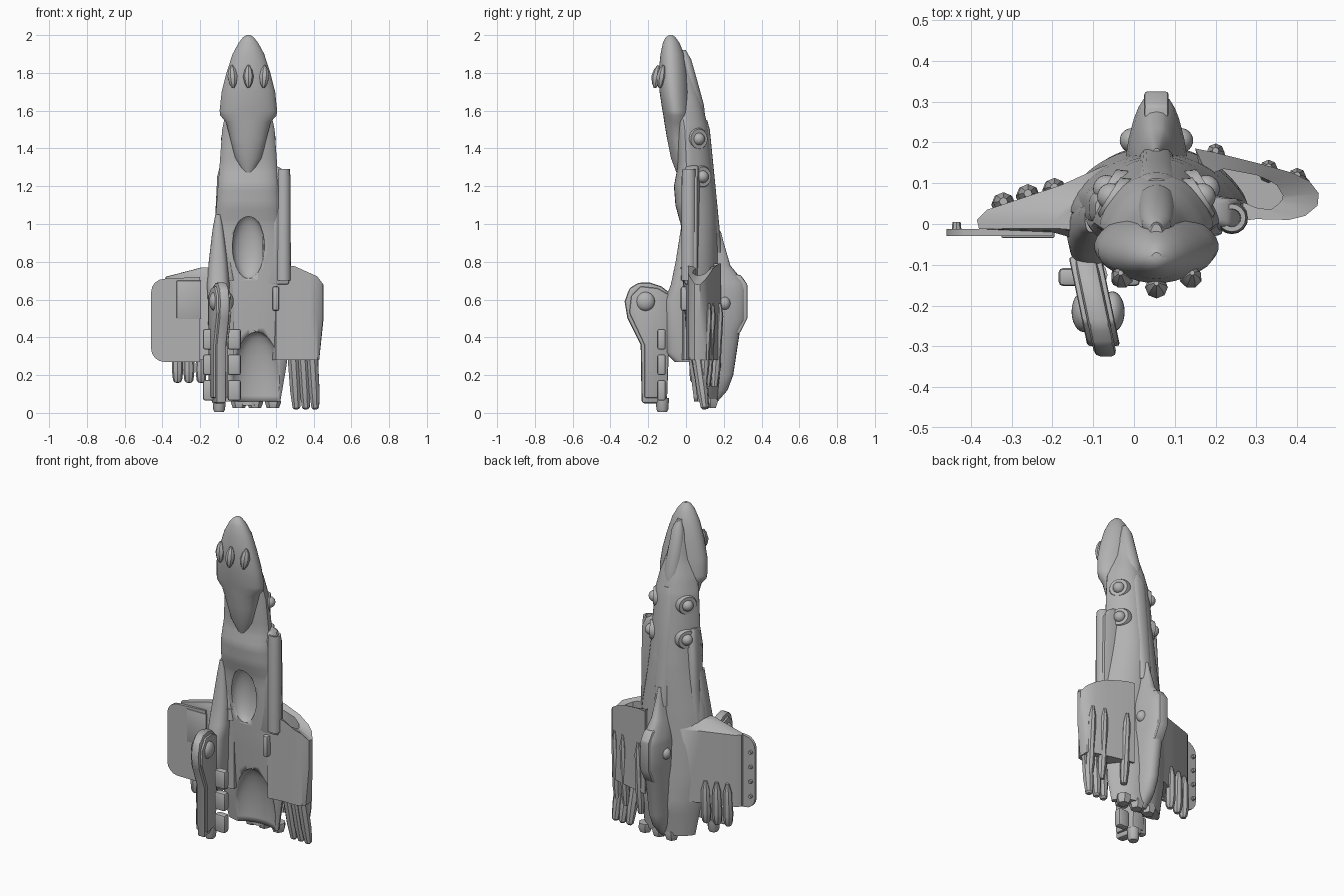
import bpy, bmesh, math
from mathutils import Vector

default_cube = bpy.data.objects.get("Cube")
if default_cube:
    bpy.data.objects.remove(default_cube)

grey = bpy.data.materials.new("hull grey")
grey.use_nodes = True
grey.diffuse_color = (.45, .45, .45, 1)
grey.node_tree.nodes["Principled BSDF"].inputs["Base Color"].default_value = grey.diffuse_color
MIDDLE = .055


def finish(name, mesh_builder, bevel=0, angle=35):
    bmesh.ops.recalc_face_normals(mesh_builder, faces=mesh_builder.faces)
    mesh = bpy.data.meshes.new(name)
    mesh_builder.to_mesh(mesh)
    mesh_builder.free()
    part = bpy.data.objects.new(name, mesh)
    bpy.context.collection.objects.link(part)
    mesh.materials.append(grey)
    bpy.ops.object.select_all(action='DESELECT')
    part.select_set(True)
    bpy.context.view_layer.objects.active = part
    if bevel:
        modifier = part.modifiers.new("rounded edges", 'BEVEL')
        modifier.width = bevel
        modifier.segments = 2
        bpy.ops.object.modifier_apply(modifier=modifier.name)
    bpy.ops.object.shade_smooth_by_angle(angle=math.radians(angle))
    return part


def skin(name, rings, bevel=0):
    """Skin a list of point rings and cap both ends."""
    builder = bmesh.new()
    loops = [[builder.verts.new(point) for point in ring] for ring in rings]
    for lower, upper in zip(loops, loops[1:]):
        for i in range(len(lower)):
            j = (i + 1) % len(lower)
            builder.faces.new((lower[i], lower[j], upper[j], upper[i]))
    builder.faces.new(loops[0])
    builder.faces.new(loops[-1])
    return finish(name, builder, bevel)


def loft(name, stations, centre=MIDDLE, power=1, taper=0, sides=32, steps=1):
    """Stations give height, half width, front and back; taper narrows the back."""
    def curve(value):
        return math.copysign(abs(value) ** power, value)
    dense = [Vector(a).lerp(Vector(b), step / steps)
             for a, b in zip(stations, stations[1:]) for step in range(steps)]
    rings = []
    for height, width, front, back in dense + [stations[-1]]:
        ring = []
        for i in range(sides):
            turn = math.tau * i / sides
            depth = curve(math.sin(turn))
            narrow = 1 - taper * max(depth + .5, 0) / 1.5
            ring.append((centre + width * narrow * curve(math.cos(turn)),
                         (front + back) / 2 + depth * (back - front) / 2, height))
        rings.append(ring)
    return skin(name, rings)


def side_plate(name, profile, centre, width, shear=0, bevel=.008):
    """Extrude a side profile of y and z points across x."""
    rings = [[(centre + offset + shear * y, y, z) for y, z in profile]
             for offset in (-width / 2, width / 2)]
    return skin(name, rings, bevel)


def box(name, centre, size, bevel=.006):
    x, y, z = size
    rings = [[(centre[0] + a * x / 2, centre[1] + b * y / 2, centre[2] + c * z / 2)
              for a, b in ((-1, -1), (1, -1), (1, 1), (-1, 1))] for c in (-1, 1)]
    return skin(name, rings, bevel)


def ball(name, centre, radii):
    builder = bmesh.new()
    bmesh.ops.create_uvsphere(builder, u_segments=24, v_segments=14, radius=1)
    bmesh.ops.scale(builder, vec=radii, verts=builder.verts)
    bmesh.ops.translate(builder, vec=centre, verts=builder.verts)
    return finish(name, builder)


def spindle(name, start, end, profile, sides=16):
    """Turn a profile of distance fraction and radius around an axis."""
    start, end = Vector(start), Vector(end)
    spin = (end - start).to_track_quat('Z', 'Y')
    rings = []
    for fraction, radius in profile:
        rings.append([start.lerp(end, fraction) + spin @ Vector(
            (radius * math.cos(math.tau * i / sides), radius * math.sin(math.tau * i / sides), 0))
            for i in range(sides)])
    return skin(name, rings)


def cut(part, cutter):
    bpy.context.view_layer.objects.active = part
    modifier = part.modifiers.new("opening", 'BOOLEAN')
    modifier.operation = 'DIFFERENCE'
    modifier.object = cutter
    bpy.ops.object.modifier_apply(modifier=modifier.name)
    bpy.data.objects.remove(cutter)


# Fuselage and nose
fuselage = loft("fuselage", [
    (1.92, .02, -.06, 0), (1.85, .05, -.06, .025), (1.7, .085, -.06, .065), (1.6, .125, -.06, .095),
    (1.5, .148, -.05, .12), (1.3, .163, -.045, .14), (1.2, .172, -.064, .15), (1.1, .18, -.056, .16),
    (1, .187, -.03, .165), (.8, .22, -.02, .17), (.6, .24, -.012, .175), (.4, .235, .002, .185),
    (.25, .215, .015, .19), (.06, .18, .04, .165)], power=.75, taper=.45, sides=48, steps=4)
loft("nose_cowl", [
    (2, .012, -.09, -.07), (1.988, .03, -.108, -.055), (1.96, .054, -.122, -.035),
    (1.9, .088, -.135, -.01), (1.8, .122, -.145, .01), (1.7, .149, -.14, .02), (1.6, .16, -.125, .03),
    (1.575, .157, -.12, .03), (1.54, .125, -.115, .03), (1.45, .1, -.1, .03), (1.35, .075, -.08, .03),
    (1.27, .03, -.05, .02)], taper=.15)
loft("canopy", [(1.91, .015, -.03, .005), (1.87, .035, -.03, .028), (1.75, .045, -.03, .062),
                (1.63, .05, 0, .095), (1.58, .03, .04, .1)])
loft("back_spine", [(1.55, .03, .05, .112), (1.5, .05, .05, .126), (1.2, .055, .05, .156),
                    (.85, .05, .05, .19)], power=.8)
cut(fuselage, ball("oval_cutter", (MIDDLE, -.02, .88), (.085, .06, .17)))
cut(fuselage, ball("thruster_cutter", (.1, .005, .09), (.145, .085, .34)))

# Sensor pods and flank turrets, mirrored about the fuselage
for offset, y in ((-.08, -.13), (0, -.155), (.08, -.13)):
    spindle("sensor_pod", (MIDDLE + offset * 1.1, y + .01, 1.84), (MIDDLE + offset, y - .01, 1.72),
            [(0, .006), (.2, .02), (.5, .028), (.8, .02), (1, .006)], 8)
for side in (-1, 1):
    for y, z, reach in ((.05, 1.45, .085), (.07, 1.25, .095)):
        base = Vector((MIDDLE + side * reach, y, z))
        outward = Vector((side * .8, .5, 0)).normalized()
        spindle("turret_ring", base - outward * .04, base + outward * .037,
                [(0, .064), (.7, .064), (1, .052)], 24)
        ball("turret_ball", base + outward * .032, (.033, .033, .033))
    ball("tail_ball", (MIDDLE + side * .06, .205, .58), (.03, .03, .035))

# Flank cannon, its fairing and the matching cowl
spindle("cannon", (.24, .015, .7), (.24, .015, 1.29),
        [(0, .04), (.93, .038), (1, .034), (1, .022), (.9, .02)])
skin("cannon_fairing", [[(.13, front, z), (outer_x, front + .005, z), (outer_x, .06, z), (.13, .08, z)]
                        for z, outer_x, front in ((.68, .27, -.012), (1.24, .262, -.016),
                                                  (1.29, .235, -.01), (1.31, .2, 0))], .01)
loft("right_cowl", [(1.31, .015, .01, .06), (1.25, .03, 0, .08), (.95, .045, -.01, .09),
                    (.7, .07, -.03, .1)], centre=-.08, power=.7)

# Dorsal tail with a raised lobe
loft("dorsal_tail", [(.96, .015, .15, .185), (.9, .03, .12, .2), (.78, .055, .1, .235),
                     (.69, .075, .1, .31), (.65, .08, .1, .32), (.5, .08, .1, .32),
                     (.43, .075, .1, .285), (.2, .07, .1, .25), (.12, .06, .09, .22),
                     (.04, .04, .09, .15)], power=.7, taper=.45, sides=20)
side_plate("dorsal_ridge", [(.2, .74), (.29, .73), (.325, .68), (.325, .5), (.29, .43), (.2, .35)],
           MIDDLE, .06)

# Hollow left wing
outer = [(.15, .185), (.2, .175), (.32, .145), (.39, .125), (.43, .105), (.453, .075), (.45, .045),
         (.42, .02), (.38, .01), (.3, .012), (.2, 0), (.19, .02)]
inner = [(.18, .12), (.22, .135), (.3, .12), (.33, .107), (.35, .095), (.365, .07), (.363, .06),
         (.355, .05), (.335, .035), (.3, .04), (.24, .065), (.19, .085)]


def wing_top(x):
    return .79 - .45 * max(x - .27, 0) - .9 * max(x - .42, 0)


skin("left_wing", [
    [(min(x, .43), y, .28) for x, y in outer], [(x, y, .5) for x, y in outer],
    [(x, y, wing_top(x)) for x, y in outer], [(x, y, wing_top(x) - .02) for x, y in inner],
    [(x, y, .36) for x, y in inner]])
for x, y in ((.29, .06), (.34, .06), (.39, .055)):
    spindle("left_feather", (x, y, .34), (x + .02, y + .045, .02),
            [(0, .03), (.2, .032), (.7, .03), (.97, .022), (1, .012)], 8)
for x, y in ((.2, .18), (.33, .14), (.4, .12)):
    spindle("left_exhaust", (x, y, .58), (x, y - .03, .14),
            [(0, .008), (.15, .022), (.8, .026), (1, .018)], 8)
box("left_stub", (.2, .002, .605), (.036, .06, .13), .012)

# Right wing with layered outer panel
right = [(-.02, .16), (-.08, .14), (-.18, .095), (-.36, .035), (-.385, .01), (-.38, -.012),
         (-.2, -.02), (-.13, -.04), (-.02, -.01)]
skin("right_wing", [[(x, y, .28) for x, y in right], [(x, y, .72) for x, y in right],
                    [(x * .5, y * .9, .77) for x, y in right]])
panel = [(-.2, .72)]
for z, start in ((.64, 90), (.34, 180)):
    for step in range(5):
        turn = math.radians(start + step * 22.5)
        panel.append((-.39 + .07 * math.cos(turn), z + .07 * math.sin(turn)))
panel.append((-.2, .27))
skin("outer_panel", [[(x, y, z) for x, z in panel] for y in (-.03, -.012)])
box("raised_panel", (-.26, -.026, .6), (.13, .016, .2), .003)
for z in (.35, .44, .53, .62):
    spindle("panel_bolt", (-.435, -.015, z), (-.435, .005, z), [(0, .012), (1, .01)], 8)
for x, y in ((-.32, .055), (-.26, .075), (-.195, .09)):
    spindle("right_exhaust", (x, y, .42), (x, y - .01, .16),
            [(0, .01), (.2, .025), (.75, .03), (.95, .024), (1, .015)], 8)

# Lower leg with clamps, pivot balls and its strut
side_plate("leg", [(-.08, .63), (-.13, .67), (-.19, .69), (-.25, .69), (-.3, .66), (-.325, .59),
                   (-.31, .5), (-.24, .36), (-.235, .05), (-.1, .05), (-.1, .3)],
           -.137, .055, -.21, .015)
side_plate("leg_spine", [(-.08, .62), (-.15, .66), (-.24, .67), (-.29, .62), (-.3, .53), (-.22, .36),
                         (-.22, .08), (-.1, .08)], -.137, .08, -.21)
spindle("leg_foot", (-.1, -.125, .08), (-.1, -.125, .005), [(0, .035), (.8, .032), (1, .025)], 12)
loft("strut", [(1.05, .015, -.02, .05), (.97, .03, -.028, .05), (.8, .05, -.055, .05),
               (.68, .06, -.08, .05), (.6, .055, -.11, .05), (.32, .05, -.11, .05),
               (.27, .04, -.06, .05)], centre=-.105, power=.8)
for side in (-1, 1):
    ball("pivot_ball", (-.088 + side * .035, -.215, .59), (.03, .05, .05))
    for z in (.39, .255, .12):
        box("clamp", (-.085 + side * .065, -.13, z), (.07, .045, .11), .012)

# Thruster nubs along the bottom edge
for x in (.005, .09, .185):
    spindle("thruster_nub", (x, .13, .08), (x, .13, .025), [(0, .04), (.5, .042), (1, .032)], 6)
